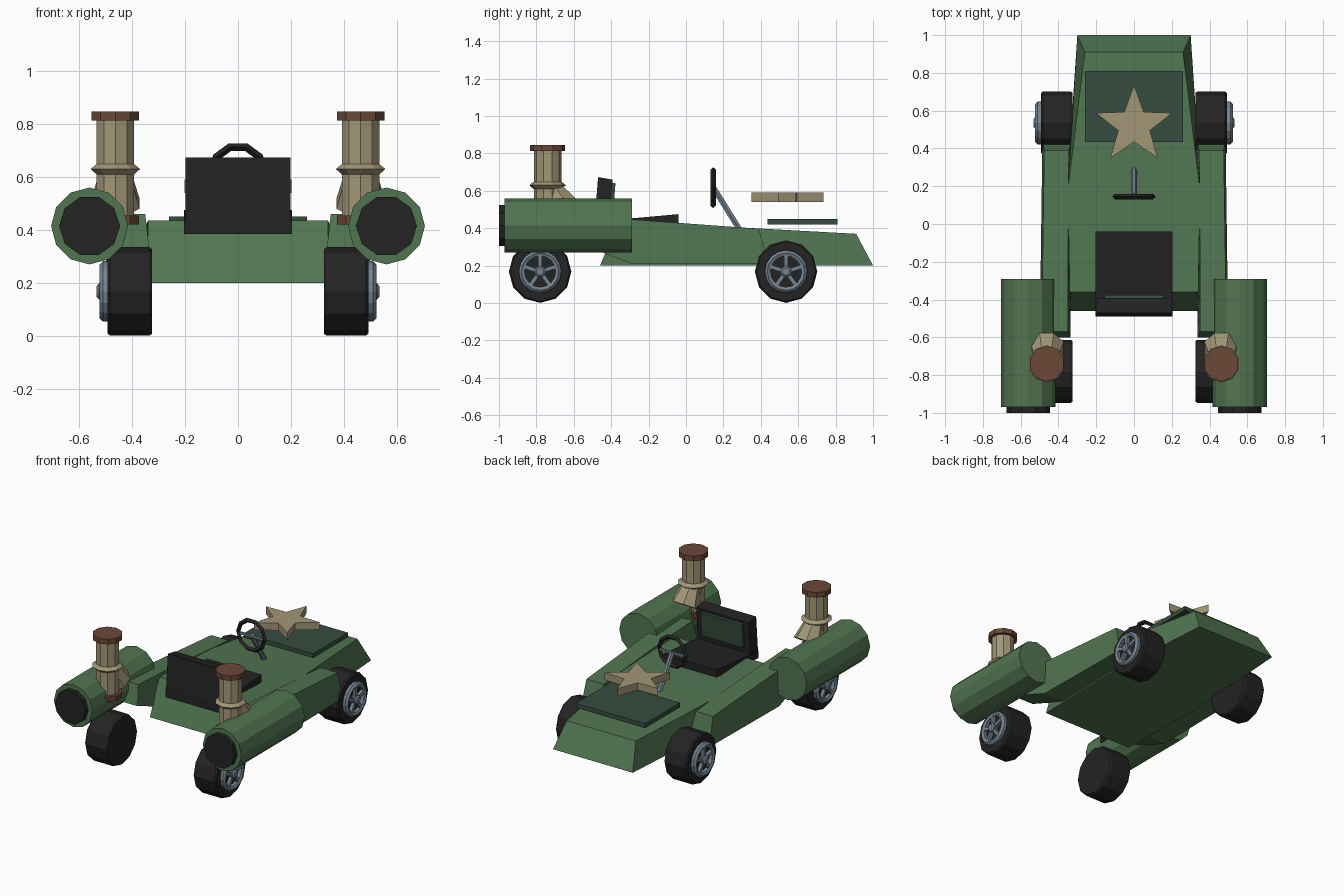
import bpy, bmesh, math
from mathutils import Vector

if "Cube" in bpy.data.objects:
    bpy.data.objects.remove(bpy.data.objects["Cube"])


def mat(name, rgb):
    m = bpy.data.materials.new(name)
    m.diffuse_color = (*rgb, 1)
    m.use_nodes = True
    m.node_tree.nodes["Principled BSDF"].inputs["Base Color"].default_value = m.diffuse_color
    return m


GREEN = mat("green_paint", (0.082, 0.178, 0.082))
DARK_GREEN = mat("dark_green", (0.037, 0.075, 0.05))
BLACK = mat("black_rubber", (0.017, 0.017, 0.017))
TAN = mat("tan_metal", (0.36, 0.305, 0.18))
BROWN = mat("brown_rust", (0.145, 0.065, 0.038))
SLATE = mat("slate_steel", (0.18, 0.23, 0.28))


def finish(name, bm, material):
    bmesh.ops.recalc_face_normals(bm, faces=bm.faces)
    me = bpy.data.meshes.new(name)
    bm.to_mesh(me)
    bm.free()
    me.materials.append(material)
    ob = bpy.data.objects.new(name, me)
    bpy.context.collection.objects.link(ob)
    return ob


def loft(name, rings, material, closed=False):
    """Skin equal-length rings of points; cap the ends unless closed."""
    bm = bmesh.new()
    vs = [[bm.verts.new(p) for p in r] for r in rings]
    n = len(vs[0])
    pairs = list(zip(vs, vs[1:])) + ([(vs[-1], vs[0])] if closed else [])
    for a, b in pairs:
        for i in range(n):
            j = (i + 1) % n
            bm.faces.new((a[i], a[j], b[j], b[i]))
    if not closed:
        bm.faces.new(vs[0])
        bm.faces.new(vs[-1])
    return finish(name, bm, material)


def circle(center, axis, r, n, turn=0.0):
    axis = Vector(axis).normalized()
    u = Vector((0, 0, 1)) if abs(axis.z) < 0.9 else Vector((0, 1, 0))
    u = (u - axis * u.dot(axis)).normalized()
    v = axis.cross(u)
    c = Vector(center)
    return [c + r * (u * math.cos(a) + v * math.sin(a))
            for a in (turn + 2 * math.pi * i / n for i in range(n))]


def lathe(name, origin, axis, profile, n, material, turn=0.0, closed=False):
    """profile: (distance along axis, radius) pairs."""
    ax = Vector(axis).normalized()
    return loft(name, [circle(Vector(origin) + ax * d, ax, r, n, turn)
                       for d, r in profile], material, closed)


def rod(name, a, b, r, n, material, r2=None):
    a, b = Vector(a), Vector(b)
    return loft(name, [circle(a, b - a, r, n, math.pi / n),
                       circle(b, b - a, r2 or r, n, math.pi / n)], material)


def side_slab(name, profile, half_width, material):
    """Extrude a (y, z) profile across x."""
    return loft(name, [[(s * half_width, y, z) for y, z in profile] for s in (-1, 1)], material)


# Hull: (bottom y, bottom half width, top y, top half width, top z)
hull = [(-0.46, 0.34, -0.36, 0.34, 0.435), (0.18, 0.355, 0.18, 0.35, 0.41),
        (1.0, 0.30, 0.91, 0.26, 0.37)]
loft("hull", [[(-bw, by, 0.2), (bw, by, 0.2), (tw, ty, tz), (-tw, ty, tz)]
              for by, bw, ty, tw, tz in hull], GREEN)

# Hood plate and floating star
side_slab("hood_plate", [(0.435, 0.42), (0.81, 0.42), (0.81, 0.45), (0.435, 0.45)], 0.26, DARK_GREEN)
star = []
for i in range(10):
    r, a = (0.213, 0.088)[i % 2], math.pi / 2 + i * math.pi / 5
    star.append((r * math.cos(a), 0.522 + r * math.sin(a)))
loft("star", [[(x, y, z) for x, y in star] for z in (0.54, 0.59)], TAN)

# Seat
side_slab("seat_base", [(-0.49, 0.385), (-0.04, 0.425), (-0.04, 0.475), (-0.49, 0.435)], 0.203, BLACK)
side_slab("seat_back", [(-0.49, 0.43), (-0.41, 0.43), (-0.393, 0.66), (-0.47, 0.673)], 0.198, BLACK)
side_slab("seat_back_pad", [(-0.42, 0.48), (-0.39, 0.48), (-0.377, 0.64), (-0.41, 0.645)], 0.155, DARK_GREEN)

# Steering wheel, crossbar and column
lathe("steering_wheel", (0, 0.145, 0.617), (0, 1, 0),
      [(-0.015, 0.1), (0, 0.115), (0.015, 0.1), (0, 0.085)], 10, BLACK, math.pi / 10, True)
rod("steering_crossbar", (-0.09, 0.147, 0.61), (0.09, 0.147, 0.61), 0.01, 4, SLATE)
rod("steering_column", (0, 0.15, 0.612), (0, 0.285, 0.395), 0.017, 6, SLATE)

for s, side in ((1, "right"), (-1, "left")):
    # Side pod: (bottom y, top y, inner x, outer x, bottom z, top z)
    pod = [(0.44, 0.39, 0.33, 0.485, 0.21, 0.397), (-0.29, -0.29, 0.335, 0.495, 0.21, 0.447),
           (-0.6, -0.57, 0.335, 0.5, 0.33, 0.46)]
    loft(side + "_side_pod", [[(s * xi, yb, zb), (s * xo, yb, zb),
                               (s * (xo - 0.01), yt, zt), (s * (xi + 0.015), yt, zt)]
                              for yb, yt, xi, xo, zb, zt in pod], GREEN)

    # Rear drum with dark nozzle
    lathe(side + "_drum", (s * 0.56, -0.97, 0.415), (0, 1, 0), [(0, 0.145), (0.68, 0.145)], 12, GREEN)
    lathe(side + "_drum_nozzle", (s * 0.56, -1.0, 0.415), (0, 1, 0),
          [(0, 0.115), (0.05, 0.115)], 10, BLACK, math.pi / 10)

    # Chimney: pipe, collar, caps and forward flare
    base = (s * 0.4625, -0.74, 0)
    lathe(side + "_chimney", base, (0, 0, 1), [(0.43, 0.074), (0.83, 0.074)], 10, TAN)
    lathe(side + "_chimney_collar", base, (0, 0, 1),
          [(0.61, 0.075), (0.63, 0.098), (0.648, 0.075)], 10, TAN)
    lathe(side + "_chimney_cap", base, (0, 0, 1), [(0.812, 0.094), (0.846, 0.094)], 10, BROWN)
    lathe(side + "_chimney_foot", base, (0, 0, 1), [(0.42, 0.094), (0.455, 0.094)], 10, BROWN)
    rod(side + "_chimney_flare", (s * 0.4625, -0.73, 0.62), (s * 0.4625, -0.655, 0.5),
        0.06, 8, TAN, 0.098)

    # Wheels: tyre, rim ring, hub and five spokes
    for y, end in ((0.535, "front"), (-0.78, "rear")):
        name = f"{end}_{side}_"
        c = Vector((s * 0.325, y, 0.168))
        ax = Vector((s, 0, 0))
        lathe(name + "tyre", c, ax, [(0, 0.16), (0.01, 0.167), (0.157, 0.167), (0.167, 0.158)],
              12, BLACK)
        lathe(name + "rim", c, ax, [(0.15, 0.085), (0.15, 0.114), (0.185, 0.114),
                                    (0.198, 0.1), (0.19, 0.083)], 16, SLATE, 0, True)
        lathe(name + "hub", c, ax, [(0.15, 0.03), (0.2, 0.03), (0.208, 0.02)], 10, SLATE)
        for k in range(5):
            a = 2 * math.pi * k / 5
            d = Vector((0, math.sin(a), math.cos(a)))
            o = c + ax * 0.182
            rod(f"{name}spoke_{k + 1}", o + d * 0.015, o + d * 0.095, 0.015, 4, SLATE)
